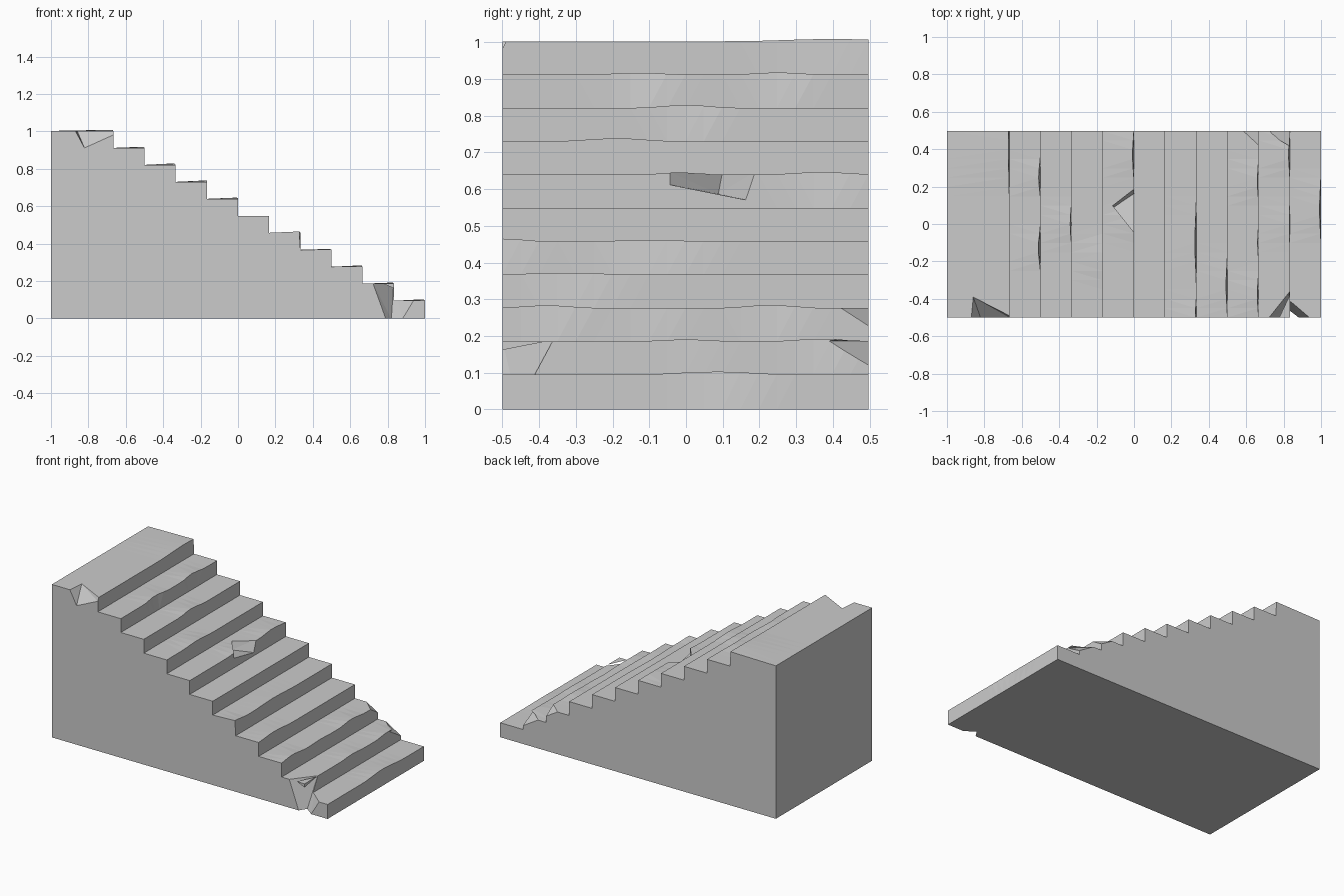
import bpy, bmesh, math

if "Cube" in bpy.data.objects:
    bpy.data.objects.remove(bpy.data.objects["Cube"])

STEPS, RUN, RISE, BASE = 11, 1 / 6, 0.0908, 0.004
Y0, Y1, N = -0.5, 0.497, 20

# Worn lips per level: (centre y, half width, lip recess in x, lift in z)
WEAR = {
    1: [(0.08, 0.22, 0.008, 0.008)],
    2: [(0.0, 0.14, 0.003, 0.005), (0.37, 0.14, 0.007, 0.007)],
    3: [(-0.38, 0.14, 0.008, 0.007), (-0.1, 0.12, 0.006, 0.0), (0.23, 0.14, 0.007, 0.008)],
    4: [(-0.33, 0.2, 0.008, 0.005)],
    5: [(-0.5, 0.12, 0.006, 0.007), (-0.1, 0.25, 0.008, 0.002)],
    7: [(0.0, 0.13, 0.0, 0.007), (0.37, 0.16, 0.008, 0.007)],
    8: [(-0.19, 0.17, 0.0, 0.008)],
    9: [(0.0, 0.14, 0.008, 0.008)],
    10: [(-0.13, 0.14, 0.012, 0.005), (0.25, 0.13, 0.01, 0.006)],
    11: [(0.4, 0.28, 0.005, 0.006)],
}


def wear(k, y):
    dx = dz = 0.0
    for c, w, a, b in WEAR.get(k, []):
        t = abs(y - c) / w
        if t < 1:
            f = 0.5 + 0.5 * math.cos(math.pi * t)
            dx += a * f
            dz += b * f
    return dx, dz


def profile(y):
    pts = [(-1, 0), (1, 0)]
    for k in range(1, STEPS + 1):
        x = 1 - (k - 1) * RUN
        z = BASE + RISE * k
        dx, dz = wear(k, y)
        pts.append((x - dx, z + dz))
        pts.append((x - RUN if k < STEPS else -1, z))
    return pts


def make_object(name, bm):
    bmesh.ops.recalc_face_normals(bm, faces=bm.faces[:])
    me = bpy.data.meshes.new(name)
    bm.to_mesh(me)
    bm.free()
    ob = bpy.data.objects.new(name, me)
    bpy.context.scene.collection.objects.link(ob)
    return ob


def volume(me):
    b = bmesh.new()
    b.from_mesh(me)
    v = b.calc_volume(signed=True)
    b.free()
    return v


# Solid stair block lofted across its width
bm = bmesh.new()
rings = []
for i in range(N + 1):
    y = Y0 + (Y1 - Y0) * i / N
    rings.append([bm.verts.new((x, y, z)) for x, z in profile(y)])
for a, b in zip(rings, rings[1:]):
    for j in range(len(a)):
        m = (j + 1) % len(a)
        bm.faces.new((a[j], a[m], b[m], b[j]))
bm.faces.new(rings[0])
bm.faces.new(rings[-1][::-1])
bmesh.ops.recalc_face_normals(bm, faces=bm.faces[:])
bmesh.ops.triangulate(bm, faces=bm.faces[:])
stairs = make_object("stairs", bm)


def chip(name, points):
    """Cut the convex hull of the points out of the stairs."""
    b = bmesh.new()
    for p in points:
        b.verts.new(p)
    bmesh.ops.convex_hull(b, input=b.verts[:])
    loose = [v for v in b.verts if not v.link_faces]
    bmesh.ops.delete(b, geom=loose, context='VERTS')
    cutter = make_object(name, b)
    cutter.hide_render = True
    before = volume(stairs.data)
    # keep the first solver result that removes only a small piece
    for solver in ('EXACT', 'MANIFOLD', 'FLOAT'):
        mod = stairs.modifiers.new(name, 'BOOLEAN')
        mod.operation, mod.solver, mod.object = 'DIFFERENCE', solver, cutter
        bpy.context.view_layer.update()
        dg = bpy.context.evaluated_depsgraph_get()
        cut = bpy.data.meshes.new_from_object(stairs.evaluated_get(dg))
        stairs.modifiers.remove(mod)
        if 0.95 * before < volume(cut) < before - 1e-6:
            stairs.data = cut
            break
    bpy.data.objects.remove(cutter)


# Chip in the front edge of the top landing
chip("landing_chip", [(-0.87, -0.502, 1.003), (-0.82, -0.502, 0.91), (-0.665, -0.502, 0.98),
                      (-0.86, -0.39, 1.004), (-0.665, -0.49, 1.004), (-0.87, -0.6, 1.05),
                      (-0.66, -0.6, 1.05), (-0.82, -0.6, 0.91)])

# Large break in the front corner of the two lowest steps
chip("corner_break", [(0.72, -0.501, 0.19), (0.79, -0.501, -0.003), (0.832, -0.36, 0.19),
                      (0.832, -0.415, 0.095), (0.94, -0.501, 0.096), (0.88, -0.501, -0.003),
                      (0.82, -0.455, -0.003), (0.72, -0.6, 0.19), (0.79, -0.6, -0.003),
                      (0.94, -0.6, 0.096), (0.88, -0.6, -0.003)])

# Wedge missing from the middle of a tread
chip("tread_chip", [(-0.115, 0.1, 0.65), (0.005, -0.05, 0.65), (0.005, 0.193, 0.65),
                    (-0.11, 0.088, 0.587), (0.005, -0.05, 0.613), (0.005, 0.166, 0.57)])

# Knocked-off lip corners at the back
for i, (x, z, lx, ly, lz) in enumerate([(1 - 2 * RUN, BASE + 3 * RISE, 0.085, 0.078, 0.05),
                                        (1 - RUN, BASE + 2 * RISE, 0.11, 0.115, 0.066)]):
    chip("lip_chip_%d" % i, [(x + 0.001, Y1 - ly, z + 0.001), (x + 0.001, Y1 + 0.001, z - lz),
                             (x - lx, Y1 + 0.001, z + 0.001),
                             (x + 0.02, Y1 + 0.02, z + 0.02)])
